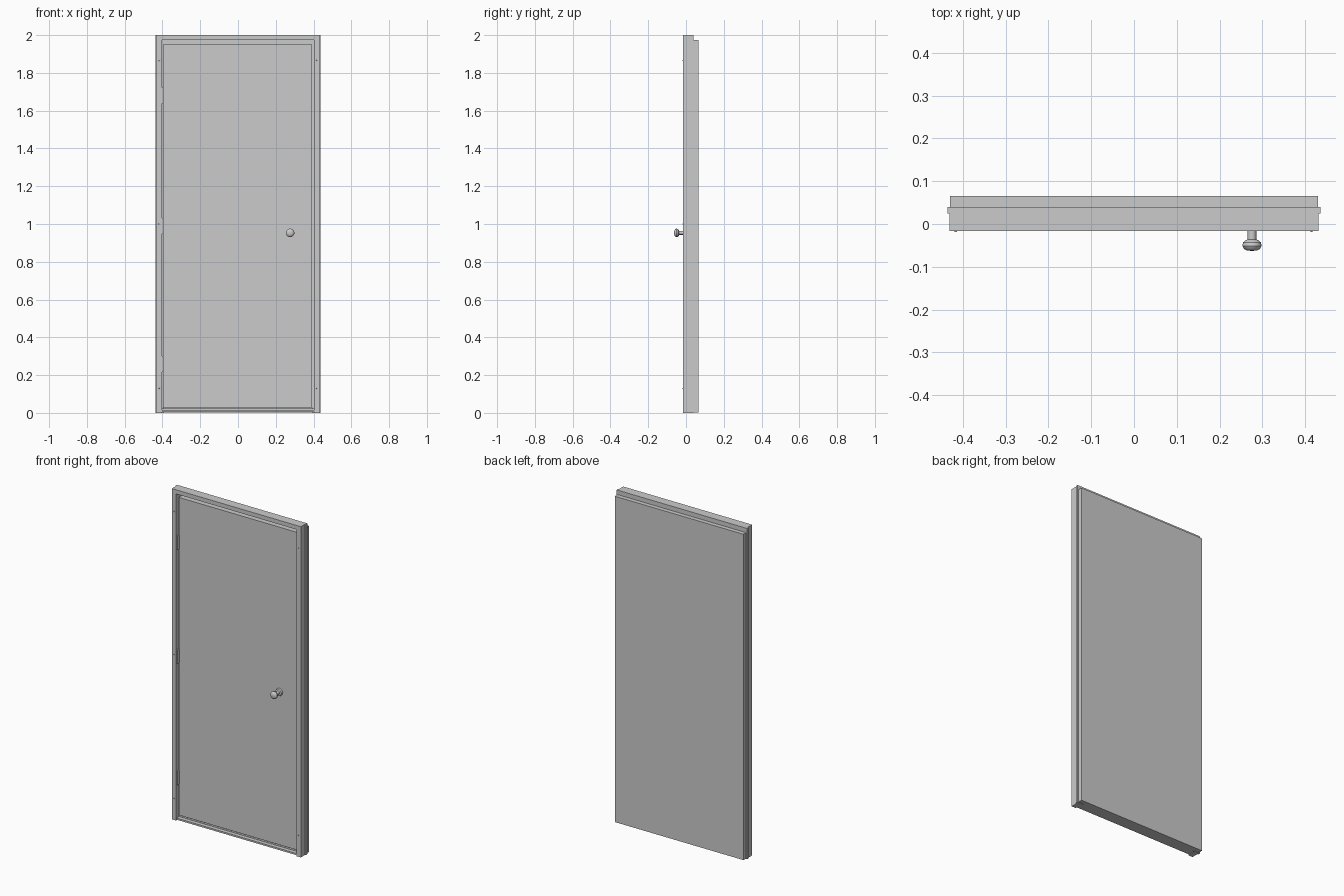
import bpy, bmesh, math

if "Cube" in bpy.data.objects:
    bpy.data.objects.remove(bpy.data.objects["Cube"])

grey = bpy.data.materials.new("light grey")
grey.diffuse_color = (0.6, 0.6, 0.6, 1)
grey.use_nodes = True
grey.node_tree.nodes["Principled BSDF"].inputs["Base Color"].default_value = grey.diffuse_color


def finish(name, bm):
    bmesh.ops.recalc_face_normals(bm, faces=bm.faces)
    mesh = bpy.data.meshes.new(name)
    bm.to_mesh(mesh)
    bm.free()
    mesh.materials.append(grey)
    obj = bpy.data.objects.new(name, mesh)
    bpy.context.collection.objects.link(obj)
    return obj


def box(name, x0, x1, y0, y1, z0, z1):
    bm = bmesh.new()
    bmesh.ops.create_cube(bm, size=1)
    for v in bm.verts:
        v.co = ((x0 + x1) / 2 + v.co.x * (x1 - x0),
                (y0 + y1) / 2 + v.co.y * (y1 - y0),
                (z0 + z1) / 2 + v.co.z * (z1 - z0))
    return finish(name, bm)


def prism(name, profile, z0, z1):
    """Extrude an (x, y) outline upward."""
    bm = bmesh.new()
    face = bm.faces.new([bm.verts.new((x, y, z0)) for x, y in profile])
    top = bmesh.ops.extrude_face_region(bm, geom=[face])
    for v in top["geom"]:
        if isinstance(v, bmesh.types.BMVert):
            v.co.z = z1
    return finish(name, bm)


def lathe(name, profile, x, z, steps=32):
    """Spin a (radius, y) outline about a front-to-back axis."""
    bm = bmesh.new()
    verts = [bm.verts.new((x + r, y, z)) for r, y in profile]
    edges = [bm.edges.new(pair) for pair in zip(verts, verts[1:])]
    bmesh.ops.spin(bm, geom=verts + edges, cent=(x, 0, z), axis=(0, 1, 0),
                   angle=math.tau, steps=steps)
    bmesh.ops.remove_doubles(bm, verts=bm.verts, dist=0.00005)
    obj = finish(name, bm)
    bpy.ops.object.select_all(action='DESELECT')
    obj.select_set(True)
    bpy.context.view_layer.objects.active = obj
    bpy.ops.object.shade_smooth_by_angle(angle=math.radians(35))
    return obj


# Side jambs with a projecting outer rib and an inner door stop
jamb = [(0.403, -0.016), (0.431, -0.016), (0.431, 0.025), (0.436, 0.025),
        (0.436, 0.040), (0.393, 0.040), (0.393, 0.032), (0.403, 0.032)]
for side, s in (("left", -1), ("right", 1)):
    prism(side + "_jamb", [(s * x, y) for x, y in jamb], 0, 2)

# Header and its stop
box("header", -0.403, 0.403, -0.016, 0.040, 1.975, 2)
box("header_stop", -0.403, 0.403, 0.032, 0.040, 1.950, 1.975)

# Threshold with a raised rear lip
box("threshold", -0.403, 0.403, -0.012, 0.040, 0.004, 0.014)
box("threshold_lip", -0.403, 0.403, 0.012, 0.040, 0.014, 0.022)

# Door leaf and the wide rear panel
box("door_leaf", -0.397, 0.393, 0.002, 0.040, 0.028, 1.949)
box("rear_panel", -0.430, 0.430, 0.040, 0.066, 0.003, 1.973)

# Hinges
for z in (0.258, 0.990, 1.680):
    box("hinge", -0.406, -0.394, -0.013, 0.004, z - 0.042, z + 0.042)

# Fixing screws in the jamb faces
for x, heights in ((-0.417, (0.13, 1.0, 1.865)), (0.415, (0.13, 1.865))):
    for z in heights:
        lathe("jamb_screw", [(0, -0.019), (0.002, -0.019),
                             (0.003, -0.016), (0, -0.015)], x, z, 12)

# Round knob with stem and rose
lathe("door_knob", [(0, -0.063), (0.012, -0.062), (0.019, -0.058),
                    (0.0225, -0.051), (0.021, -0.043), (0.015, -0.038),
                    (0.010, -0.036), (0.010, -0.011), (0.020, -0.009),
                    (0.022, -0.004), (0.022, 0.003)], 0.276, 0.953)
